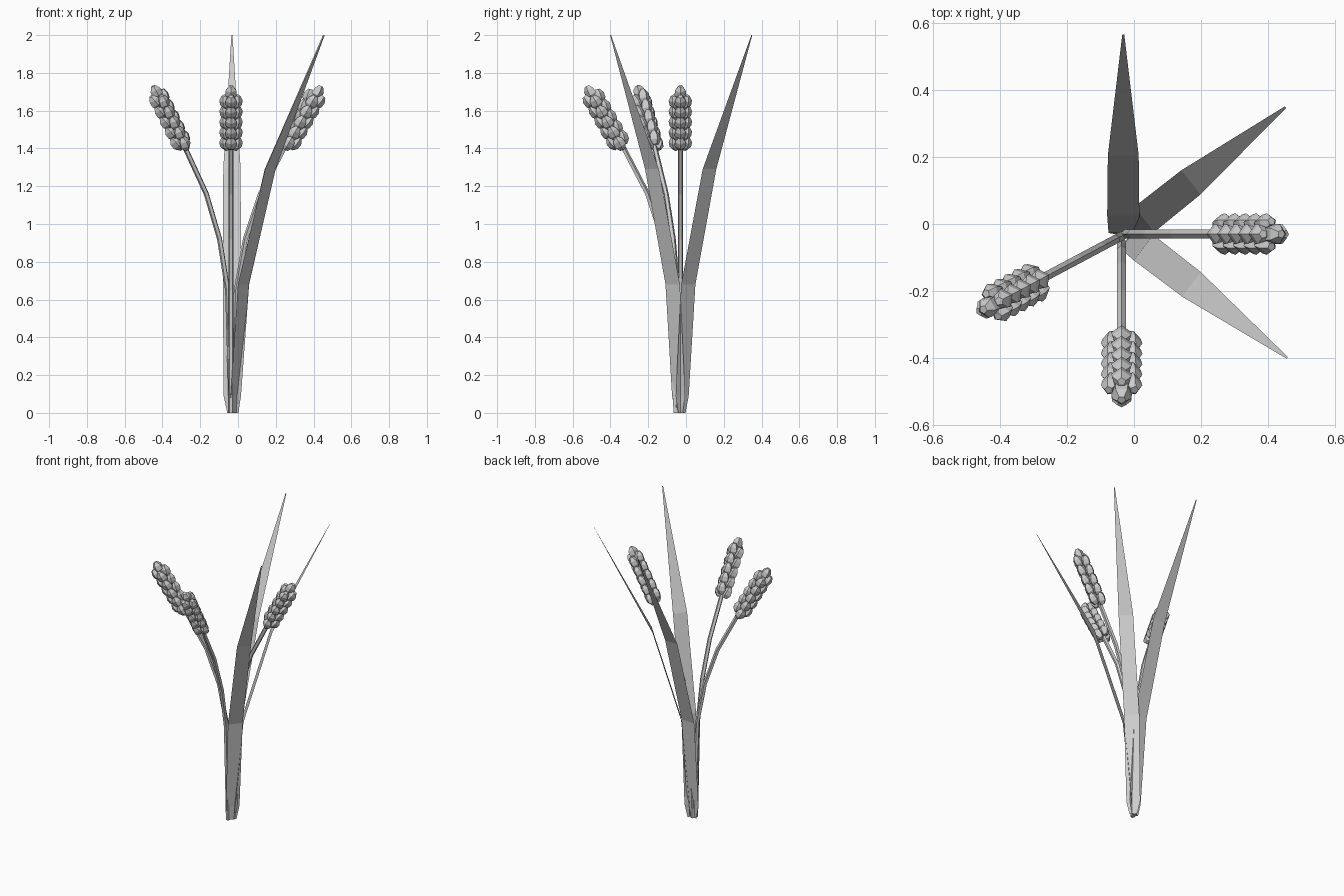
import bpy, math
from mathutils import Vector, Matrix

if "Cube" in bpy.data.objects:
    bpy.data.objects.remove(bpy.data.objects["Cube"])


def make_object(name, verts, faces):
    mesh = bpy.data.meshes.new(name)
    mesh.from_pydata(verts, [], faces)
    mesh.update()
    obj = bpy.data.objects.new(name, mesh)
    bpy.context.collection.objects.link(obj)
    return obj


def add_loft(verts, faces, rings):
    """Skin a list of equal-sized rings and cap both ends."""
    start, n = len(verts), len(rings[0])
    for ring in rings:
        verts.extend(ring)
    for k in range(len(rings) - 1):
        a = start + k * n
        for i in range(n):
            j = (i + 1) % n
            faces.append((a + i, a + j, a + n + j, a + n + i))
    faces.append(tuple(range(start + n - 1, start - 1, -1)))
    end = start + (len(rings) - 1) * n
    faces.append(tuple(range(end, end + n)))


def ring(center, u, v, radius, sides, phase=0.0):
    angles = [phase + 2 * math.pi * i / sides for i in range(sides)]
    return [center + radius * (math.cos(a) * u + math.sin(a) * v) for a in angles]


UP = Vector((0, 0, 1))

# Leaf profile: outward distance, height, half width
LEAF = [(0, 0, .025), (.003, .09, .044), (.055, .68, .048), (.235, 1.29, .046), (.595, 2.0, .003)]


def leaf(name, base, azimuth):
    a = math.radians(azimuth)
    out, side = Vector((math.cos(a), math.sin(a), 0)), Vector((-math.sin(a), math.cos(a), 0))
    verts = []
    for r, z, w in LEAF:
        c = Vector((*base, 0)) + out * r + UP * z
        verts += [c - side * w, c + side * w]
    faces = [(2 * i, 2 * i + 1, 2 * i + 3, 2 * i + 2) for i in range(len(LEAF) - 1)]
    make_object(name, verts, faces)


# Stem path: outward distance, height
STEM = [(0, 0), (.022, .65), (.07, .92), (.15, 1.16), (.275, 1.40), (.44, 1.68)]
# Kernel profile: distance along kernel, radius
KERNEL = [(-.037, .017), (-.012, .032), (.016, .030), (.039, .013)]


def add_kernel(verts, faces, center, axis, outward):
    side = axis.cross(outward).normalized()
    u = side.cross(axis).normalized()
    add_loft(verts, faces, [ring(center + axis * t, u, side, r, 5) for t, r in KERNEL])


def stalk(name, base, azimuth):
    a = math.radians(azimuth)
    out, side = Vector((math.cos(a), math.sin(a), 0)), Vector((-math.sin(a), math.cos(a), 0))
    pts = [Vector((*base, 0)) + out * r + UP * z for r, z in STEM]

    # Stem
    verts, faces, rings = [], [], []
    for i, p in enumerate(pts):
        d = (pts[min(i + 1, len(pts) - 1)] - pts[max(i - 1, 0)]).normalized()
        rings.append(ring(p, d.cross(side), side, .014, 5))
    rings = [[Vector((v.x, v.y, max(v.z, 0))) for v in r] for r in rings]
    add_loft(verts, faces, rings)
    make_object(name + "_stem", verts, faces)

    # Ear: four columns of kernels and one at the tip
    verts, faces = [], []
    start = Vector((*base, 0)) + out * .285 + UP * 1.405
    axis = (out * .19 + UP * .335).normalized()
    normal = side.cross(axis).normalized()
    for level in range(5):
        for k, o in enumerate((side, normal, -side, -normal)):
            t = .025 + .063 * level + (.018 if k % 2 else 0)
            tilt = (axis + o * .25).normalized()
            add_kernel(verts, faces, start + axis * t + o * .029, tilt, o)
    add_kernel(verts, faces, start + axis * .335, axis, normal)
    make_object(name + "_ear", verts, faces)


leaf("back_leaf", (-.032, -.03), 90)
leaf("back_right_leaf", (-.014, -.022), 38.5)
leaf("front_right_leaf", (-.015, -.037), -37.5)

stalk("right_stalk", (-.03, -.03), 0)
stalk("front_stalk", (-.037, -.055), 270)
stalk("left_stalk", (-.035, -.035), 208)
